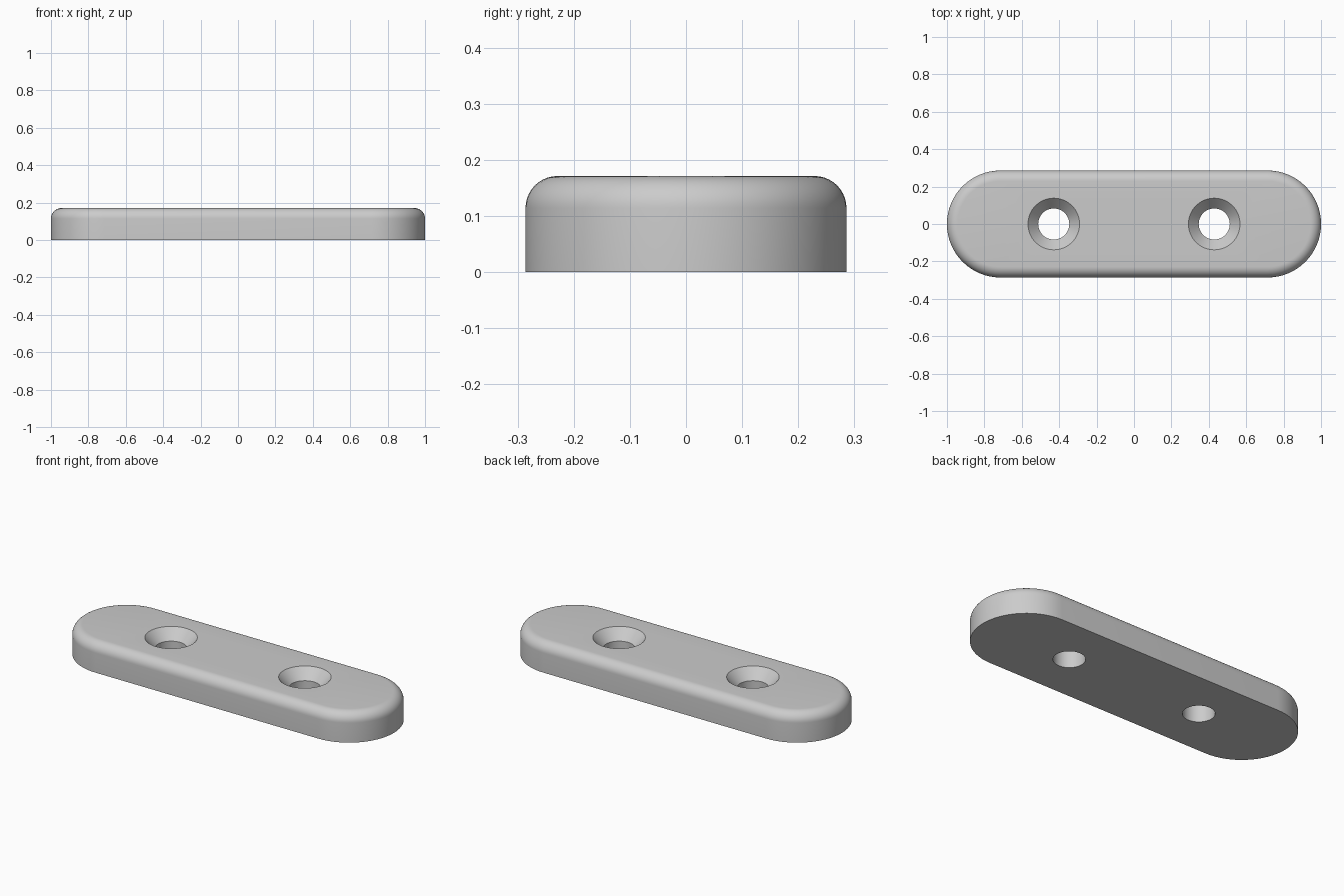
import bpy, bmesh, math

cube = bpy.data.objects.get("Cube")
if cube:
    bpy.data.objects.remove(cube, do_unlink=True)

HALF_WIDTH = 0.286
HALF_STRAIGHT = 1 - HALF_WIDTH
HEIGHT = 0.171
FILLET = 0.057
HOLE_X = 0.429
HOLE_R = 0.083
SINK_R = 0.138
SINK_DEPTH = 0.06
SEGMENTS = 64

bm = bmesh.new()


def ring(radius, z, centre=0.0, straight=0.0):
    """Closed loop of vertices: a circle, or a slot outline if straight > 0."""
    verts = []
    for side, start in ((1, -math.pi / 2), (-1, math.pi / 2)):
        for i in range(SEGMENTS // 2 + 1):
            # a plain circle must not repeat the joining point
            if straight == 0 and i == SEGMENTS // 2:
                continue
            a = start + 2 * math.pi * i / SEGMENTS
            verts.append(bm.verts.new((centre + side * straight + radius * math.cos(a),
                                       radius * math.sin(a), z)))
    return verts


def loft(rings):
    for low, high in zip(rings, rings[1:]):
        for i in range(len(low)):
            j = (i + 1) % len(low)
            bm.faces.new((low[i], low[j], high[j], high[i]))


def cap(loops):
    """Fill a flat face bounded by an outer loop and hole loops."""
    edges = [bm.edges.get((v, loop[i - 1])) for loop in loops for i, v in enumerate(loop)]
    bmesh.ops.triangle_fill(bm, use_beauty=True, use_dissolve=False, edges=edges)


# Outer wall and rounded top edge
outer = [ring(HALF_WIDTH, 0, straight=HALF_STRAIGHT)]
for k in range(11):
    a = math.pi / 2 * k / 10
    outer.append(ring(HALF_WIDTH - FILLET * (1 - math.cos(a)),
                      HEIGHT - FILLET * (1 - math.sin(a)), straight=HALF_STRAIGHT))
loft(outer)

# Countersunk through holes
holes = []
for x in (-HOLE_X, HOLE_X):
    rings = [ring(HOLE_R, 0, x), ring(HOLE_R, HEIGHT - SINK_DEPTH, x), ring(SINK_R, HEIGHT, x)]
    loft(rings)
    holes.append(rings)

# Flat underside and top
cap([outer[0]] + [h[0] for h in holes])
cap([outer[-1]] + [h[-1] for h in holes])
bmesh.ops.recalc_face_normals(bm, faces=bm.faces)

mesh = bpy.data.meshes.new("mounting_plate")
bm.to_mesh(mesh)
bm.free()
plate = bpy.data.objects.new("mounting_plate", mesh)
bpy.context.collection.objects.link(plate)

# Plain grey finish
grey = bpy.data.materials.new("plain_grey")
grey.use_nodes = True
colour = (0.6, 0.6, 0.6, 1)
grey.diffuse_color = colour
grey.node_tree.nodes["Principled BSDF"].inputs["Base Color"].default_value = colour
mesh.materials.append(grey)

bpy.context.view_layer.objects.active = plate
plate.select_set(True)
bpy.ops.object.shade_smooth_by_angle(angle=math.radians(30))
